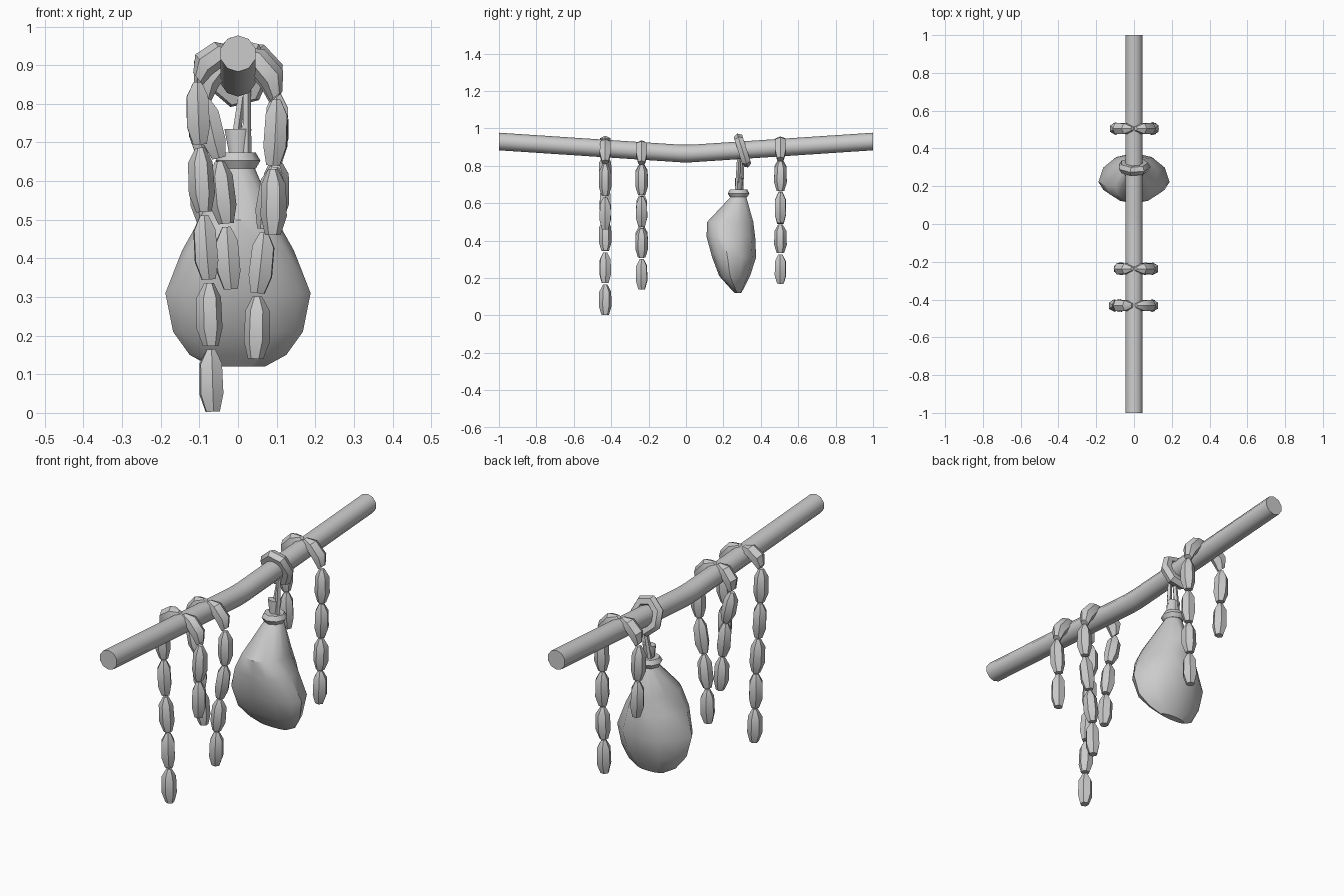
import bpy, bmesh, math
from mathutils import Vector

if "Cube" in bpy.data.objects:
    bpy.data.objects.remove(bpy.data.objects["Cube"])


def finish(name, bm, angle=40):
    bmesh.ops.recalc_face_normals(bm, faces=bm.faces)
    mesh = bpy.data.meshes.new(name)
    bm.to_mesh(mesh)
    bm.free()
    ob = bpy.data.objects.new(name, mesh)
    bpy.context.collection.objects.link(ob)
    bpy.ops.object.select_all(action='DESELECT')
    ob.select_set(True)
    bpy.context.view_layer.objects.active = ob
    bpy.ops.object.shade_smooth_by_angle(angle=math.radians(angle))
    return ob


def skin(bm, rings, closed=False):
    """Join rings of points with quads; cap the ends unless closed."""
    vs = [[bm.verts.new(p) for p in r] for r in rings]
    n = len(vs[0])
    pairs = list(zip(vs, vs[1:])) + ([(vs[-1], vs[0])] if closed else [])
    for a, b in pairs:
        for i in range(n):
            j = (i + 1) % n
            bm.faces.new((a[i], a[j], b[j], b[i]))
    if not closed:
        bm.faces.new(vs[0][::-1])
        bm.faces.new(vs[-1])


def circle(c, u, v, r, n, turn=0.0):
    return [Vector(c) + r * (u * math.cos(2 * math.pi * i / n + turn)
            + v * math.sin(2 * math.pi * i / n + turn)) for i in range(n)]


X, Y, Z = Vector((1, 0, 0)), Vector((0, 1, 0)), Vector((0, 0, 1))

# Sagging pole
bm = bmesh.new()
skin(bm, [circle((0, y, z), X, Z, 0.047, 10, math.pi / 10)
          for y, z in ((-1, 0.93), (-0.03, 0.866), (0.03, 0.866), (1, 0.93))])
finish("pole", bm)


# Sausage strings: joints (x, z) along each strand, starting on top of the pole
def sausage(bm, a, b, bow, turn):
    axis = (b - a).normalized()
    side = axis.cross(Y).normalized()
    if side.x * (a.x + b.x) < 0:
        side = -side
    for_rings = []
    for t, r in ((0.02, 0.012), (0.24, 0.032), (0.7, 0.034), (0.97, 0.02)):
        c = a.lerp(b, t) + side * bow * math.sin(math.pi * t)
        for_rings.append(circle(c, side, Y, r, 6, turn))
    skin(bm, for_rings)


strings = {
    "front_sausages": (-0.432, [
        [(-.005, .94), (-.105, .86), (-.098, .69), (-.088, .515), (-.075, .34), (-.07, .168), (-.065, -.002)],
        [(.005, .94), (.1, .815), (.09, .635), (.09, .455)]]),
    "middle_sausages": (-0.237, [
        [(-.005, .93), (-.085, .815), (-.048, .655), (-.03, .485), (-.018, .315)],
        [(.005, .93), (.098, .81), (.095, .64), (.068, .47), (.05, .305), (.045, .135)]]),
    "back_sausages": (0.505, [
        [(-.005, .95), (-.1, .84), (-.092, .665), (-.085, .485)],
        [(.005, .95), (.1, .83), (.098, .66), (.095, .49), (.09, .33), (.085, .165)]]),
}
for name, (y, strands) in strings.items():
    bm = bmesh.new()
    for pts in strands:
        for k, (p, q) in enumerate(zip(pts, pts[1:])):
            sausage(bm, Vector((p[0], y, p[1])), Vector((q[0], y, q[1])),
                    0.028 if k == 0 else 0.003, k * 0.5)
    finish(name, bm)

# Hanging bag: z, half width, front y, back y; widest toward the front
bm = bmesh.new()
rings = []
for z, w, y0, y1 in ((0.735, .035, .262, .305), (0.665, .022, .262, .298), (0.635, .043, .24, .322),
                     (0.5, .1, .113, .36), (0.42, .145, .11, .37), (0.31, .188, .14, .375),
                     (0.21, .168, .178, .342), (0.15, .125, .232, .312), (0.12, .07, .262, .295)):
    ring = []
    shift = 0.3 if z < 0.6 else 0
    for i in range(12):
        a = 2 * math.pi * i / 12
        s = math.sin(a)
        mid = (y0 + y1) / 2 - shift * (y1 - y0) / 2
        ring.append(Vector((w * math.cos(a), mid + s * ((y1 - mid) if s > 0 else (mid - y0)), z)))
    rings.append(ring)
skin(bm, rings)
finish("hanging_bag", bm, 35)


# Rope rings: one around the bag neck, a slanted one around the pole
def rope_ring(name, c, u, v, ru, rv, tube, n):
    nrm = u.cross(v).normalized()
    bm = bmesh.new()
    rs = []
    for i in range(n):
        a = 2 * math.pi * i / n
        out = (u * math.cos(a) + v * math.sin(a)).normalized()
        rs.append(circle(Vector(c) + u * ru * math.cos(a) + v * rv * math.sin(a), out, nrm, tube, 6))
    skin(bm, rs, closed=True)
    finish(name, bm, 45)


rope_ring("neck_ring", (0, .281, .653), X, Y, .034, .034, .024, 8)
rope_ring("pole_ring", (0, .302, .882), X, Vector((0, -.3, .954)), .06, .07, .027, 7)

# Two cords from the bag neck up to the pole
bm = bmesh.new()
for x0, x1, y in ((.022, .022, .273), (-.015, .012, .293)):
    skin(bm, [circle((x0, y, .65), X, Y, .013, 5), circle((x1, y + .01, .84), X, Y, .011, 5)])
finish("hanging_cords", bm)
